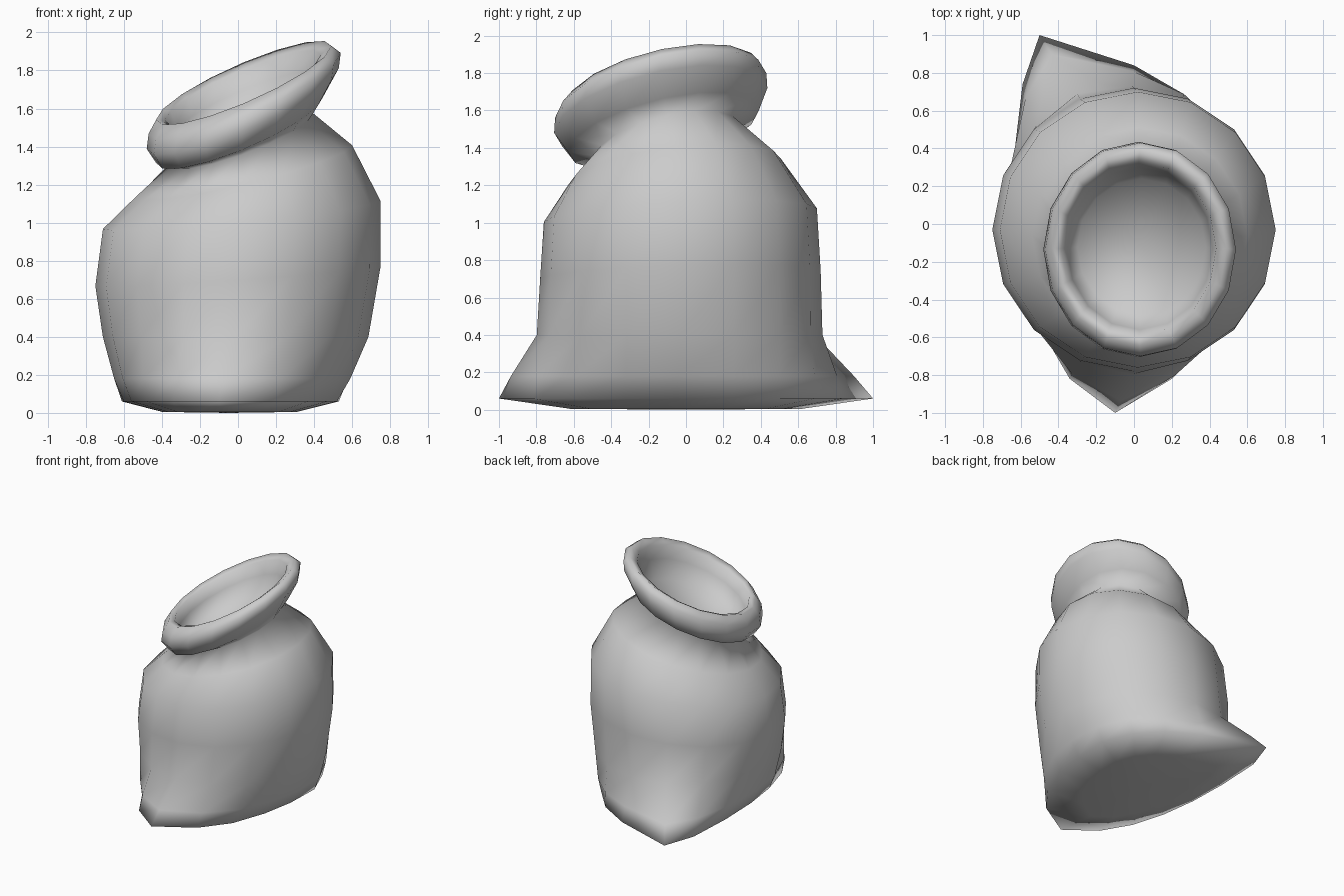
import bpy, bmesh, math
from mathutils import Vector

if "Cube" in bpy.data.objects:
    bpy.data.objects.remove(bpy.data.objects["Cube"])

SIDES = 16

# outline of the sack's base, with one corner pulled out at the front and one at the back
BASE = [(.52, -.05), (.53, .25), (.43, .5), (.26, .69), (.0, .84), (-.5, 1.0), (-.59, .74), (-.61, .35),
        (-.6, 0), (-.56, -.3), (-.48, -.58), (-.34, -.82), (-.1, -1.0), (.2, -.82), (.37, -.6), (.47, -.32)]


def ring(cx, cy, z, rx, ry, gx=0, gy=0, w=0):
    """Ellipse tilted by slopes gx, gy and blended by w towards the base outline."""
    pts = []
    for i in range(SIDES):
        a = 2 * math.pi * i / SIDES
        dx, dy = rx * math.cos(a), ry * math.sin(a)
        p = Vector((cx + dx, cy + dy, z + gx * dx + gy * dy))
        b = Vector((BASE[i][0], BASE[i][1], p.z))
        pts.append(p.lerp(b, w))
    return pts


def base_ring(s, z):
    return [Vector((-.05 + (x + .05) * s, y * s, z)) for x, y in BASE]


def loft(name, rings, bottom, top):
    bm = bmesh.new()
    loops = [[bm.verts.new(p) for p in r] for r in rings]
    for a, b in zip(loops, loops[1:]):
        for i in range(SIDES):
            j = (i + 1) % SIDES
            bm.faces.new((a[i], a[j], b[j], b[i]))
    for loop, c in ((loops[0], bottom), (loops[-1], top)):
        v = bm.verts.new(c)
        for i in range(SIDES):
            bm.faces.new((loop[i], loop[(i + 1) % SIDES], v))
    bmesh.ops.recalc_face_normals(bm, faces=bm.faces)
    me = bpy.data.meshes.new(name)
    bm.to_mesh(me)
    bm.free()
    for p in me.polygons:
        p.use_smooth = True
    ob = bpy.data.objects.new(name, me)
    bpy.context.collection.objects.link(ob)
    return ob


rings = [
    # base and flared corners
    base_ring(.62, 0.005),
    base_ring(1.0, 0.06),
    ring(-.01, -.03, .18, .75, .77, w=.68),
    ring(-.01, -.03, .40, .71, .75, w=.08),
    # belly and shoulder
    ring(0, -.03, .72, .75, .75, .07, .03),
    ring(.02, -.03, 1.04, .73, .73, .10, .05),
    ring(.03, -.06, 1.27, .57, .57, .24, .12),
    # pinched neck
    ring(.02, -.10, 1.44, .375, .38, .36, .22),
    # rolled lip
    ring(.01, -.12, 1.49, .44, .51, .40, .22),
    ring(.025, -.135, 1.60, .505, .57, .42, .21),
    ring(.035, -.135, 1.68, .505, .565, .42, .21),
    ring(.03, -.13, 1.735, .46, .515, .42, .21),
    ring(.025, -.13, 1.71, .41, .46, .42, .21),
    # inside of the mouth
    ring(.03, -.13, 1.61, .385, .43, .42, .21),
    ring(.04, -.12, 1.48, .34, .36, .40, .21),
]
loft("cloth_sack", rings, (-.05, 0, 0), (.04, -.12, 1.40))
